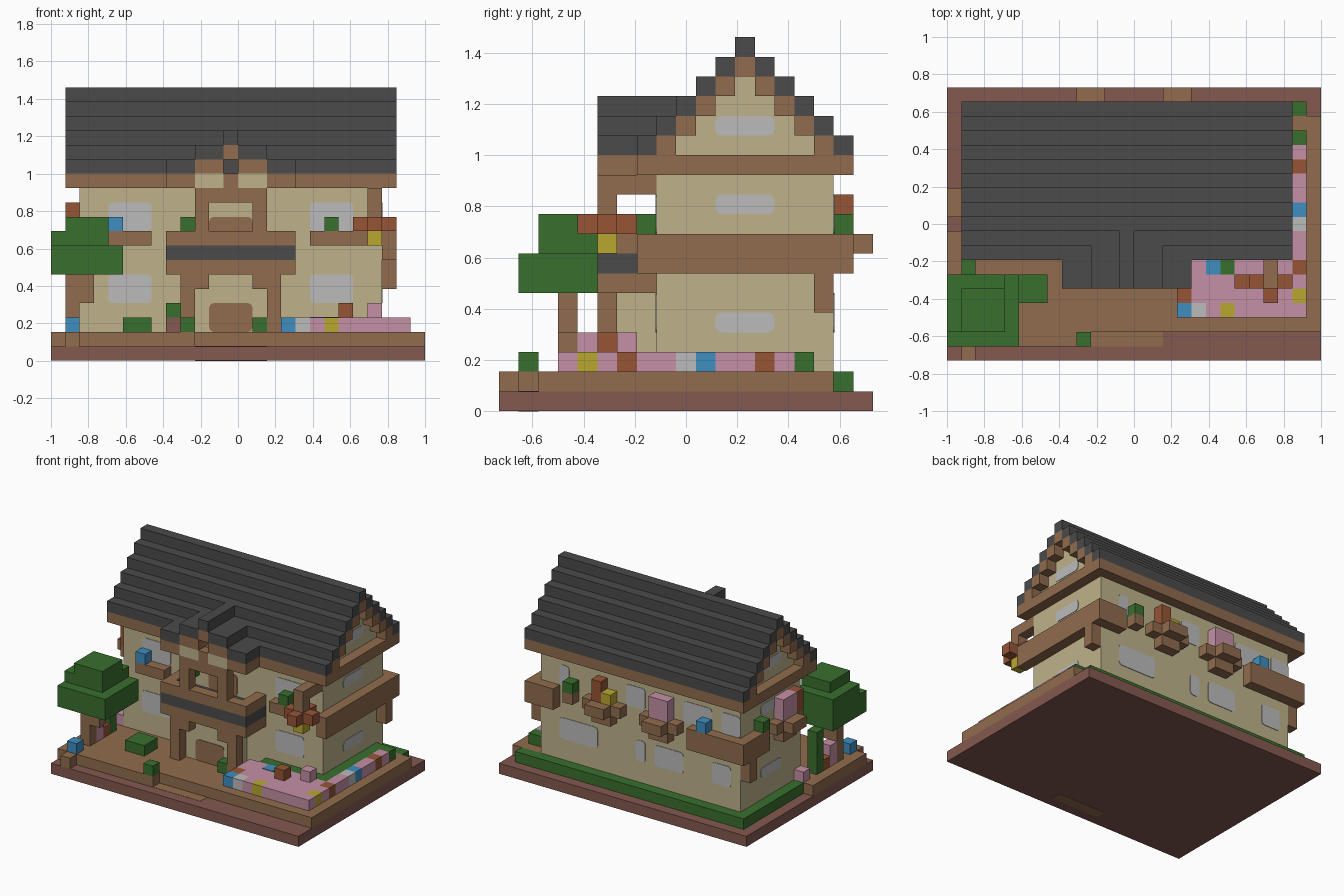
import bpy
import bmesh
from mathutils import Vector

cube = bpy.data.objects.get("Cube")
if cube:
    bpy.data.objects.remove(cube, do_unlink=True)

UNIT = 2 / 26                       # one block
ORIGIN = Vector((13, 9.5, 0))       # block-grid centre of the base
MIRROR = 25                         # house middle, doubled


def material(name, r, g, b):
    m = bpy.data.materials.new(name)
    m.use_nodes = True
    m.diffuse_color = (r, g, b, 1)
    m.node_tree.nodes["Principled BSDF"].inputs["Base Color"].default_value = (r, g, b, 1)
    return m


slate = material("slate", .07, .07, .07)
plaster = material("plaster", .52, .45, .26)
timber = material("timber", .28, .15, .075)
clay = material("clay", .23, .1, .08)
leaf = material("leaf", .04, .16, .027)
pink = material("pink", .56, .28, .38)
rust = material("rust", .31, .09, .037)
blue = material("blue", .05, .27, .53)
yellow = material("yellow", .49, .39, .03)
glass = material("glass", .5, .5, .5)


def box(name, mat, x, y, z, round_axis=None):
    """Block spanning the (low, high) pairs x, y, z; optionally rounded around one axis."""
    bm = bmesh.new()
    bmesh.ops.create_cube(bm, size=1)
    spans = (x, y, z)
    for v in bm.verts:
        p = Vector([s[0] if c < 0 else s[1] for c, s in zip(v.co, spans)])
        v.co = (p - ORIGIN) * UNIT
    if round_axis is not None:
        edges = [e for e in bm.edges
                 if abs((e.verts[0].co - e.verts[1].co).normalized()[round_axis]) > .9]
        bmesh.ops.bevel(bm, geom=edges, offset=UNIT * .3, segments=2, profile=.5, affect='EDGES')
    mesh = bpy.data.meshes.new(name)
    bm.to_mesh(mesh)
    bm.free()
    mesh.materials.append(mat)
    ob = bpy.data.objects.new(name, mesh)
    bpy.context.collection.objects.link(ob)
    return ob


def pair(name, mat, x, y, z, round_axis=None):
    """The same block on both sides of the house middle."""
    box(name + "_left", mat, x, y, z, round_axis)
    box(name + "_right", mat, (MIRROR - x[1], MIRROR - x[0]), y, z, round_axis)


def block(name, mat, x, y, z, tall=1):
    box(name, mat, (x, x + 1), (y, y + 1), (z, z + tall))


def plate(at):
    return (at - .05, at + .05)


# Ground slab, terrace and planter borders
box("ground_slab", clay, (0, 26), (0, 19), (0, 1))
box("path_inlay", timber, (10, 15), (1, 2), (.96, 1.02))
box("path_inlay_underside", timber, (10, 15), (1, 2), (-.02, .02))
box("terrace_front", timber, (1, 10), (1, 2), (1, 2))
box("terrace", timber, (1, 16), (2, 8), (1, 2))
box("terrace_side", timber, (0, 1), (1, 9), (1, 2))
block("terrace_step", timber, 1, 0, 1)
box("planter_front", timber, (16, 26), (2, 3), (1, 2))
box("planter_side", timber, (25, 26), (3, 17), (1, 2))
box("planter_soil", timber, (16, 25), (3, 17), (1, 2))

# Hedges round the house
box("hedge_back", leaf, (1, 25), (17, 18), (1, 2))
box("hedge_left", leaf, (1, 2), (9, 17), (1, 2))
box("hedge_front", leaf, (17, 24), (7, 8), (2, 3))
box("hedge_side", leaf, (23, 24), (8, 16), (2, 3))

# Flower bed with coloured blooms along its two outer rows
box("flower_bed", pink, (17, 24), (4, 7), (2, 3))
for i, mat in enumerate([blue, glass, pink, yellow, pink, pink, pink, pink]):
    block("front_bloom", mat, 16 + i, 3, 2)
side_blooms = [pink, yellow, pink, rust, pink, pink, glass, blue, pink, pink, rust, pink, leaf]
for i, mat in enumerate(side_blooms):
    block("side_bloom", mat, 24, 3 + i, 2)
for i, mat in enumerate([rust, pink, pink]):
    block("inner_bloom", mat, 16, 4 + i, 2)
box("blue_bloom", blue, (18, 19), (6, 7), (2, 3.05))
box("leaf_bloom", leaf, (19, 20), (6, 7), (2, 3.05))
block("tall_rust_bloom", rust, 20, 5, 3)
block("tall_pink_bloom", pink, 22, 6, 3)

# House body and gable infill
box("walls", plaster, (2, 23), (8, 17), (1, 13))
box("eave_frame", timber, (1, 24), (7, 18), (12, 13))
for k in range(4):
    box("gable_wall", plaster, (2, 23), (9 + k, 16 - k), (13 + k, 14 + k))

# Stepped roof with timber rakes underneath
for k in range(6):
    z = (13 + k, 14 + k)
    for y in {7 + k, 17 - k}:
        box("roof_step", slate, (1, 24), (y, y + 1), z)
    if k < 5:
        for y in {8 + k, 16 - k}:
            box("gable_rake", timber, (1, 24), (y, y + 1), z)

# Middle floor beams on the corners
box("beam_right", timber, (23, 24), (7, 18), (7, 9))
box("beam_back_right", timber, (21, 23), (17, 18), (7, 9))
box("beam_left", timber, (1, 2), (14, 18), (7, 9))
box("beam_back_left", timber, (2, 7), (17, 18), (7, 9))
pair("beam_post", timber, (23, 24), (16, 17), (5, 7))

# Windows as thin rounded plates
for z in ((4, 6), (9, 11)):
    pair("front_window", glass, (18, 21), plate(8), z, 1)
for z in ((4, 5), (10, 11), (14, 15)):
    pair("side_window", glass, plate(23), (11, 14), z, 0)
for x in ((17, 21), (12, 13), (8, 11), (3, 5)):
    box("back_window_low", glass, x, plate(17), (4, 6), 1)
for x in ((20, 21), (12, 14), (5, 8), (2, 4)):
    box("back_window_high", glass, x, plate(17), (9, 11), 1)

# Entrance and balcony
box("entrance", plaster, (10, 15), (6, 8), (2, 6))
box("front_door", timber, (11, 14), plate(6), (2, 4), 1)
box("balcony_door", timber, (11, 14), plate(8), (8, 10), 1)
pair("porch_post", timber, (15, 16), (5, 6), (2, 6))
pair("porch_brace", timber, (14, 15), (5, 6), (5, 6))
box("porch_beam", timber, (8, 17), (5, 8), (6, 7))
box("balcony_deck", slate, (8, 17), (5, 8), (7, 8))
box("balcony_rail", timber, (8, 17), (5, 6), (8, 9))
pair("balcony_side_rail", timber, (16, 17), (6, 8), (8, 9))

# Balcony canopy with its own stepped gable
pair("canopy_post", timber, (14, 15), (5, 6), (9, 12))
box("canopy_tie", timber, (11, 14), (5, 6), (11, 12))
pair("canopy_beam", timber, (15, 17), (5, 7), (12, 13))
pair("canopy_panel", plaster, (13, 15), (5, 7), (12, 13))
block("canopy_king_post", timber, 12, 5, 12)
pair("canopy_rake", timber, (13, 15), (5, 8), (13, 14))
box("canopy_peak", timber, (12, 13), (5, 9), (14, 15))
pair("canopy_roof_low", slate, (15, 17), (5, 8), (13, 14))
pair("canopy_roof_mid", slate, (13, 15), (5, 9), (14, 15))
box("canopy_roof_top", slate, (12, 13), (5, 10), (15, 16))

# Front window boxes
box("window_box_right", timber, (4, 7), (7, 8), (8, 9))
box("window_box_left", timber, (18, 22), (7, 8), (8, 9))
block("box_blue_flower", blue, 4, 7, 9)
block("box_leaf", leaf, 19, 7, 9)
block("balcony_leaf", leaf, 9, 7, 9)

# Hanging basket on its arm
box("basket_arm", timber, (22, 23), (5, 8), (11, 12))
block("basket_hanger", timber, 22, 5, 10)
box("basket", rust, (21, 24), (5, 6), (9, 10))
box("basket_cross", rust, (22, 23), (4, 7), (9, 10))
block("basket_flower", yellow, 22, 5, 8)

# Back flower shelves
for x in (8, 14):
    box("back_shelf", timber, (x, x + 4), (17, 18), (8, 9))
    box("back_shelf_lip", timber, (x + 1, x + 3), (18, 19), (8, 9))
    box("back_shelf_bracket", timber, (x + 1, x + 3), (17, 18), (7, 8))
box("back_pink_flowers", pink, (9, 11), (17, 18), (9, 11))
block("back_rust_flower", rust, 16, 17, 9, tall=2)
block("back_yellow_flower", yellow, 15, 17, 9)
block("back_leaf", leaf, 19, 17, 9)
block("back_leaf_shelf", timber, 19, 17, 8)
block("back_blue_flower", blue, 5, 17, 9)

# Side flower shelf
box("side_shelf", timber, (1, 2), (9, 13), (8, 9))
box("side_shelf_lip", timber, (0, 1), (10, 12), (8, 9))
box("side_shelf_bracket", timber, (1, 2), (10, 12), (7, 8))
box("side_pink_flowers", pink, (1, 2), (10, 12), (9, 11))
block("side_rust_flower", rust, 1, 9, 9, tall=2)
block("side_leaf", leaf, 1, 14, 9)

# Tree
block("trunk", timber, 1, 3, 2, tall=4)
block("branch", timber, 2, 3, 4, tall=2)
box("crown_low", leaf, (0, 5), (1, 6), (6, 8))
box("crown_mid", leaf, (0, 4), (2, 6), (8, 9))
box("crown_top", leaf, (1, 4), (2, 5), (9, 10))

# Terrace plants
box("bush", leaf, (5, 7), (4, 6), (2, 3))
block("path_shrub", leaf, 9, 1, 2)
block("door_shrub", leaf, 14, 5, 2)
block("pot", clay, 8, 7, 2)
block("pot_plant", leaf, 8, 7, 3)
block("corner_blue_flower", blue, 1, 1, 2)
block("corner_pink_flower", pink, 1, 4, 2, tall=2)
block("corner_rust_flower", rust, 1, 5, 2)
block("tall_shrub", leaf, 1, 6, 2, tall=4)
block("gate_pink_flower", pink, 1, 8, 1, tall=2)
